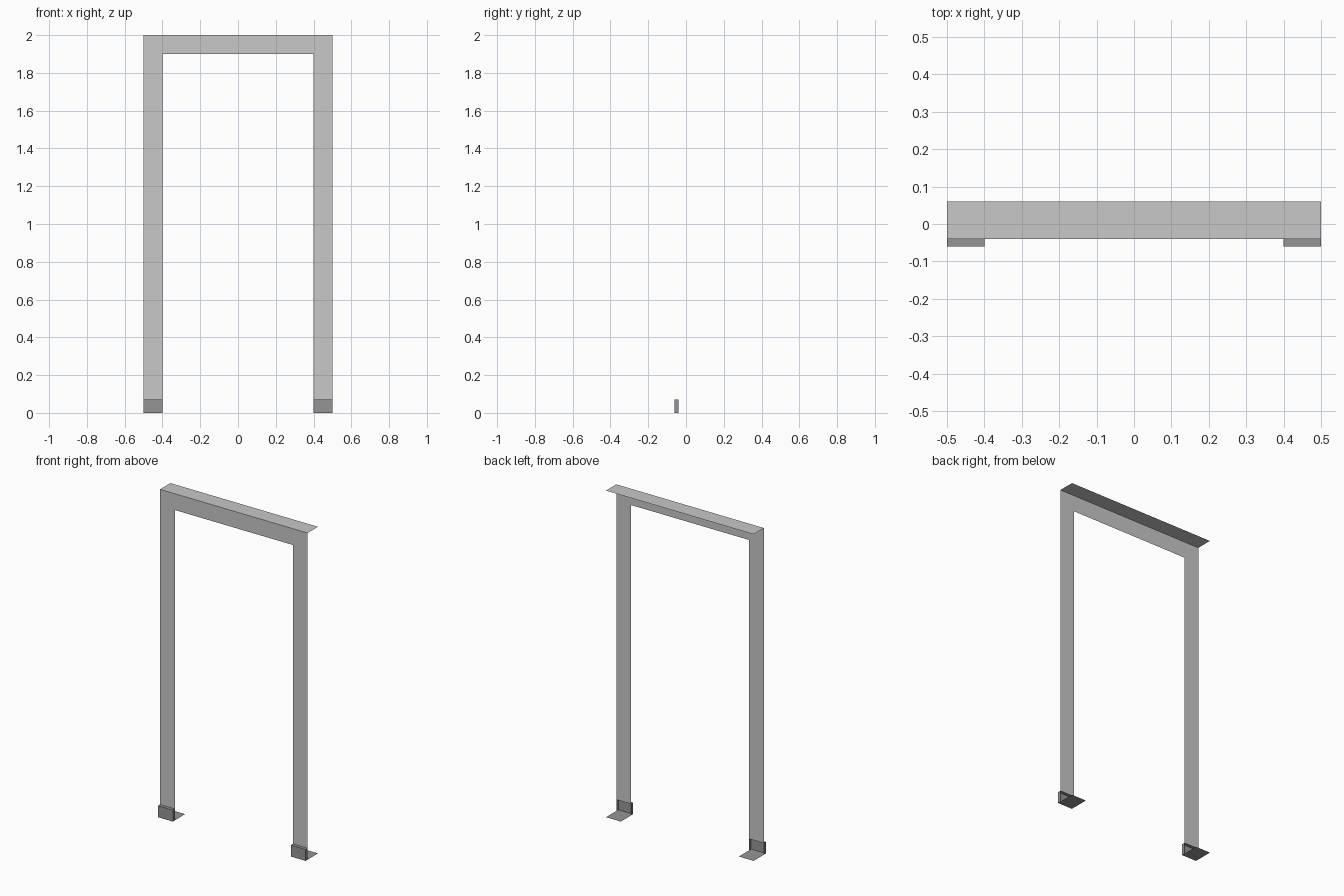
import bpy

if "Cube" in bpy.data.objects:
    bpy.data.objects.remove(bpy.data.objects["Cube"])


def material(name, value):
    m = bpy.data.materials.new(name)
    m.diffuse_color = (value, value, value, 1)
    m.use_nodes = True
    m.node_tree.nodes["Principled BSDF"].inputs["Base Color"].default_value = m.diffuse_color
    return m


light = material("light grey", 0.58)
dark = material("mid grey", 0.30)

FRONT, WALL, BACK = -0.06, -0.04, 0.06   # plinth face, casing face, back edge
INNER, OUTER = 0.40, 0.50
PLINTH, HEAD, TOP = 0.07, 1.90, 2.0


def build(name, verts, faces, mat):
    mesh = bpy.data.meshes.new(name)
    mesh.from_pydata(verts, [], faces)
    mesh.materials.append(mat)
    ob = bpy.data.objects.new(name, mesh)
    bpy.context.collection.objects.link(ob)
    return ob


# Flat front casing: two legs and a head in one U-shaped face
outline = [(-OUTER, PLINTH), (-INNER, PLINTH), (-INNER, HEAD), (INNER, HEAD),
           (INNER, PLINTH), (OUTER, PLINTH), (OUTER, TOP), (-OUTER, TOP)]
build("front_casing", [(x, WALL, z) for x, z in outline],
      [(0, 1, 2, 7), (2, 3, 6, 7), (3, 4, 5, 6)], light)

# Top cover running back over the opening
build("top_cover", [(-OUTER, WALL, TOP), (OUTER, WALL, TOP),
                    (OUTER, BACK, TOP), (-OUTER, BACK, TOP)],
      [(0, 1, 2, 3)], light)

# Plinth blocks, open at the back, with a sole plate under the jamb
for side, x0, x1 in (("left", -OUTER, -INNER), ("right", INNER, OUTER)):
    verts = [(x, y, z) for z in (0, PLINTH)
             for x, y in ((x0, FRONT), (x1, FRONT), (x1, WALL), (x0, WALL))]
    verts += [(x1, BACK, 0), (x0, BACK, 0)]
    build(side + "_plinth", verts,
          [(0, 1, 5, 4), (1, 2, 6, 5), (3, 0, 4, 7), (4, 5, 6, 7),
           (3, 2, 1, 0), (9, 8, 2, 3)], dark)
